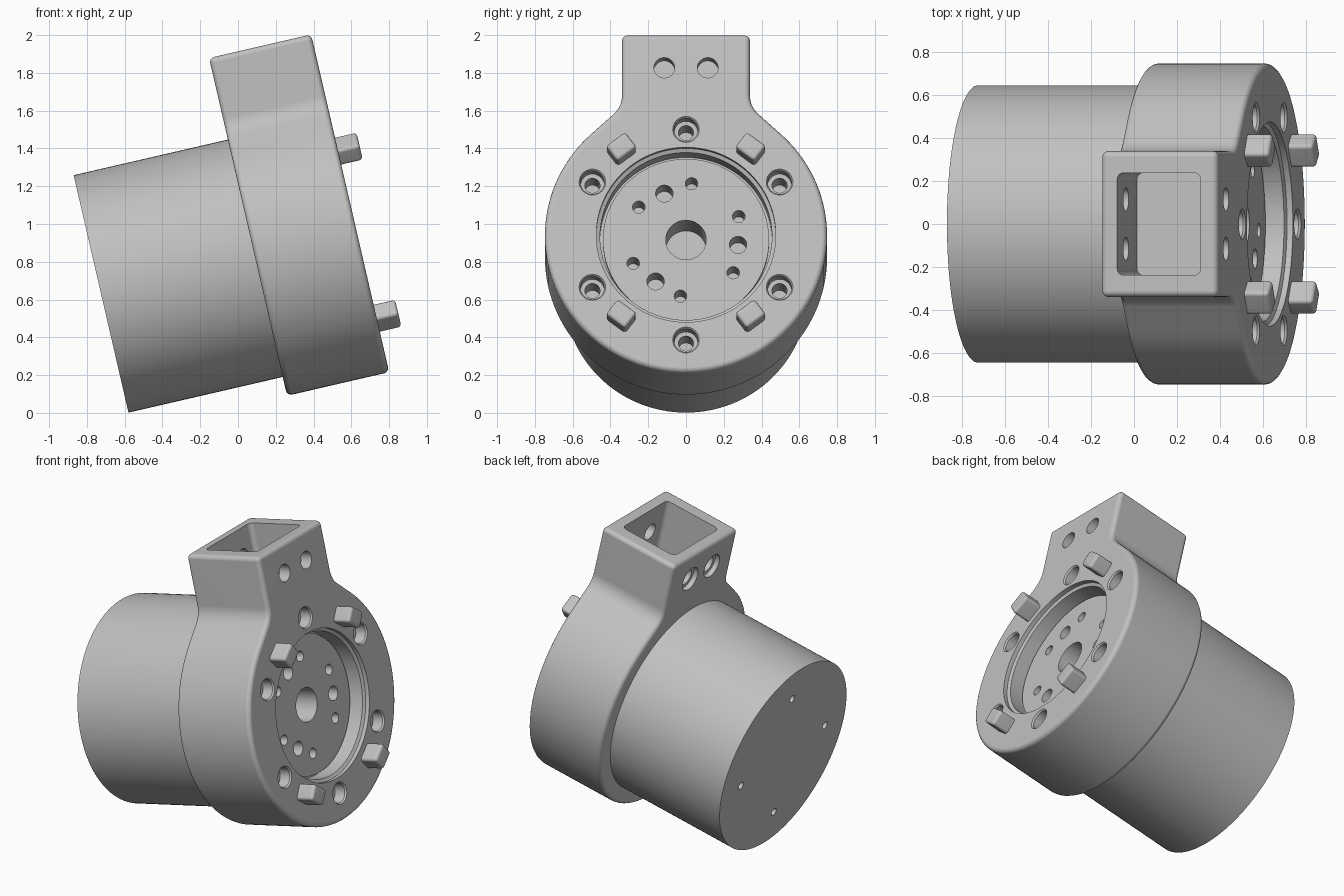
import bpy, bmesh
from math import sin, cos, pi, radians
from mathutils import Matrix, Vector

if "Cube" in bpy.data.objects:
    bpy.data.objects.remove(bpy.data.objects["Cube"])

# Local frame: x runs along the motor axis, the whole assembly leans back
TILT = Matrix.Translation((-0.725, 0, 0.63)) @ Matrix.Rotation(radians(-13), 4, 'Y')

grey = bpy.data.materials.new("plain_grey")
grey.use_nodes = True
COLOUR = (0.53, 0.53, 0.53, 1)
grey.diffuse_color = COLOUR
grey.node_tree.nodes["Principled BSDF"].inputs["Base Color"].default_value = COLOUR


def make(name, bm):
    bmesh.ops.recalc_face_normals(bm, faces=bm.faces)
    mesh = bpy.data.meshes.new(name)
    bm.to_mesh(mesh)
    bm.free()
    mesh.materials.append(grey)
    obj = bpy.data.objects.new(name, mesh)
    bpy.context.collection.objects.link(obj)
    obj.matrix_world = TILT
    return obj


def lathe(bm, profile, y=0, z=0, n=32):
    """Closed solid turned around the local x axis; profile is (x, radius)."""
    rings = [[bm.verts.new((x, y + r * cos(2 * pi * i / n), z + r * sin(2 * pi * i / n)))
              for i in range(n)] for x, r in profile]
    for a, b in zip(rings, rings[1:]):
        for i in range(n):
            j = (i + 1) % n
            bm.faces.new((a[i], a[j], b[j], b[i]))
    bm.faces.new(rings[0])
    bm.faces.new(rings[-1])


def polar(radius, start, count):
    for k in range(count):
        a = radians(start + 360 * k / count)
        yield radius * cos(a), radius * sin(a)


def box(bm, low, high, matrix=Matrix()):
    low, high = Vector(low), Vector(high)
    place = Matrix.Translation((low + high) / 2) @ Matrix.Diagonal((*(high - low), 1))
    return bmesh.ops.create_cube(bm, size=1, matrix=matrix @ place)["verts"]


def activate(obj):
    bpy.ops.object.select_all(action='DESELECT')
    obj.select_set(True)
    bpy.context.view_layer.objects.active = obj


def cut(obj, bm):
    cutter = make("cutter", bm)
    cutter.hide_render = True
    mod = obj.modifiers.new("cut", 'BOOLEAN')
    mod.operation, mod.solver, mod.object = 'DIFFERENCE', 'EXACT', cutter
    activate(obj)
    bpy.ops.object.modifier_apply(modifier=mod.name)
    bpy.data.objects.remove(cutter)


def smooth(obj):
    activate(obj)
    bpy.ops.object.shade_smooth_by_angle(angle=radians(32))
    obj.modifiers.new("even_normals", 'WEIGHTED_NORMAL').keep_sharp = True


# Housing: round body flowing into a square socket neck
BACK, FRONT, RADIUS, NECK, TOP = 0.838, 1.393, 0.747, 0.339, 1.088
half = []
for i in range(49):
    a = radians(-90 + 138 * i / 48)
    half.append((RADIUS * cos(a), RADIUS * sin(a)))
p0, p1, p2 = Vector((0.385, 0.66)), Vector((NECK, 0.702)), Vector((NECK, 0.76))
for i in range(7):
    t = i / 6
    half.append(tuple(p0 * (1 - t) ** 2 + p1 * 2 * t * (1 - t) + p2 * t * t))
half.append((NECK, TOP))
outline = half + [(-y, z) for y, z in reversed(half[1:])]

bm = bmesh.new()
face = bm.faces.new([bm.verts.new((BACK, y, z)) for y, z in outline])
ext = bmesh.ops.extrude_face_region(bm, geom=[face], use_keep_orig=True)["geom"]
bmesh.ops.translate(bm, vec=(FRONT - BACK, 0, 0),
                    verts=[g for g in ext if isinstance(g, bmesh.types.BMVert)])
bmesh.ops.recalc_face_normals(bm, faces=bm.faces)
edges = [e for e in bm.edges if e.is_manifold and e.calc_face_angle() > radians(40)]
bmesh.ops.bevel(bm, geom=edges, offset=0.028, segments=4, profile=0.5, affect='EDGES')
housing = make("housing", bm)

# Square socket, open at the top of the neck
bm = bmesh.new()
box(bm, (0.915, -0.238, 0.68), (1.312, 0.238, 1.3))
upright = [e for e in bm.edges if abs(e.verts[0].co.z - e.verts[1].co.z) > 0.1]
bmesh.ops.bevel(bm, geom=upright, offset=0.03, segments=4, profile=0.5, affect='EDGES')
cut(housing, bm)

# Front bore, counterbored bolt holes and neck screw holes
bm = bmesh.new()
lathe(bm, [(1.01, 0.435), (1.24, 0.435), (1.24, 0.455), (1.355, 0.455),
           (1.365, 0.475), (1.45, 0.475)], n=96)
for y, z in polar(0.572, 30, 6):
    lathe(bm, [(1.15, 0.04), (1.31, 0.04), (1.31, 0.063), (1.383, 0.063), (1.403, 0.078)], y, z)
for y in (-0.115, 0.115):
    lathe(bm, [(0.8, 0.08), (0.87, 0.08), (0.87, 0.055), (1.45, 0.055)], y, 0.907)
cut(housing, bm)
smooth(housing)

# Motor body with four small holes in its back
bm = bmesh.new()
lathe(bm, [(0, 0.645), (0.9, 0.645)], n=128)
motor = make("motor_body", bm)
bm = bmesh.new()
for y, z in polar(0.436, -5.5, 4):
    lathe(bm, [(-0.1, 0.025), (0.12, 0.025)], y, z, 20)
cut(motor, bm)
smooth(motor)

# Output disc with centre hole and two rings of holes
bm = bmesh.new()
lathe(bm, [(0.98, 0.44), (1.27, 0.44)], n=96)
disc = make("output_disc", bm)
bm = bmesh.new()
lathe(bm, [(1.02, 0.107), (1.4, 0.107)], n=48)
for y, z in polar(0.307, 24.5, 6):
    lathe(bm, [(1.12, 0.033), (1.4, 0.033)], y, z, 24)
for y, z in polar(0.277, -5.5, 3):
    lathe(bm, [(1.12, 0.046), (1.4, 0.046)], y, z, 24)
cut(disc, bm)
smooth(disc)

# Four rounded locating lugs on the front face
for side, y in (("left", 1), ("right", -1)):
    for level, z in (("upper", 1), ("lower", -1)):
        bm = bmesh.new()
        turn = Matrix.Translation((0, 0.342 * y, 0.454 * z)) \
            @ Matrix.Rotation(radians(53) * y * z, 4, 'X')
        box(bm, (1.36, -0.052, -0.064), (1.51, 0.052, 0.064), turn)
        bmesh.ops.bevel(bm, geom=bm.edges[:], offset=0.018, segments=3,
                        profile=0.5, affect='EDGES')
        smooth(make(f"{level}_{side}_lug", bm))
